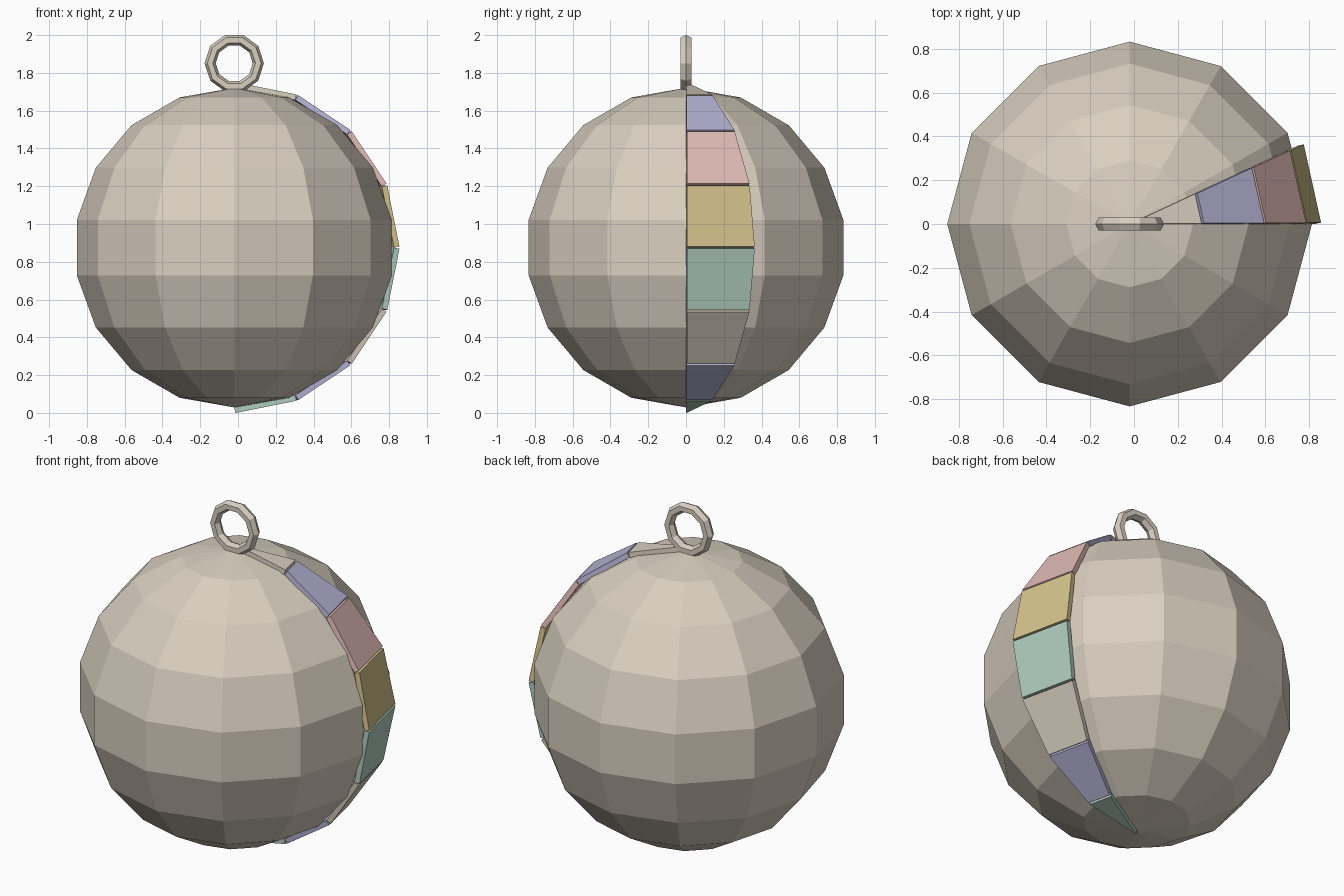
import bpy, bmesh, math
from mathutils import Vector

if "Cube" in bpy.data.objects:
    bpy.data.objects.remove(bpy.data.objects["Cube"])

CENTRE = Vector((-0.02, 0, 0.875))
R = 0.846


def material(name, rgb):
    m = bpy.data.materials.new(name)
    lin = [c / 12.92 if c <= 0.04045 else ((c + 0.055) / 1.055) ** 2.4 for c in rgb]
    m.diffuse_color = (*lin, 1)
    m.use_nodes = True
    m.node_tree.nodes["Principled BSDF"].inputs["Base Color"].default_value = m.diffuse_color
    return m


beige = material("warm_beige", (0.85, 0.81, 0.75))
lavender = material("lavender", (0.72, 0.71, 0.84))
pink = material("dusty_pink", (0.88, 0.73, 0.71))
yellow = material("mustard_yellow", (0.83, 0.76, 0.55))
teal = material("pale_teal", (0.70, 0.81, 0.76))


def finish(name, mat):
    ob = bpy.context.object
    ob.name = name
    ob.data.materials.append(mat)
    return ob


# Faceted ball
bpy.ops.mesh.primitive_uv_sphere_add(segments=12, ring_count=9, radius=R, location=CENTRE)
finish("ball", beige)

# Hanging ring standing on the top of the ball
bpy.ops.mesh.primitive_torus_add(major_segments=10, minor_segments=6, major_radius=0.1275,
                                 minor_radius=0.0295, location=(CENTRE.x, 0, 1.851),
                                 rotation=(math.pi / 2, 0, 0))
ring = finish("hanging_ring", beige)
ring.scale.z = 1.12


# Strip of flat raised plates running from pole to pole
def on_ball(polar, azimuth):
    p, a = math.radians(polar), math.radians(azimuth)
    return CENTRE + R * Vector((math.sin(p) * math.cos(a), math.sin(p) * math.sin(a), math.cos(p)))


WIDTH, STEP, THICK = 25, 22.5, 0.03
colours = [beige, lavender, pink, yellow, teal, beige, lavender, teal]
for i, mat in enumerate(colours):
    top, bottom = i * STEP, (i + 1) * STEP
    corners = [on_ball(top, 0), on_ball(bottom, 0), on_ball(bottom, WIDTH), on_ball(top, WIDTH)]
    bm = bmesh.new()
    base = bm.faces.new([bm.verts.new(c) for c in corners])
    bm.normal_update()
    normal = base.normal.copy()
    out = bmesh.ops.extrude_face_region(bm, geom=[base], use_keep_orig=True)["geom"]
    bmesh.ops.translate(bm, vec=normal * THICK,
                        verts=[g for g in out if isinstance(g, bmesh.types.BMVert)])
    # Pole ends close to a point
    bmesh.ops.remove_doubles(bm, verts=bm.verts, dist=0.0005)
    bmesh.ops.recalc_face_normals(bm, faces=bm.faces)
    mesh = bpy.data.meshes.new(f"plate_{i + 1}")
    bm.to_mesh(mesh)
    bm.free()
    mesh.materials.append(mat)
    bpy.context.collection.objects.link(bpy.data.objects.new(f"plate_{i + 1}", mesh))
